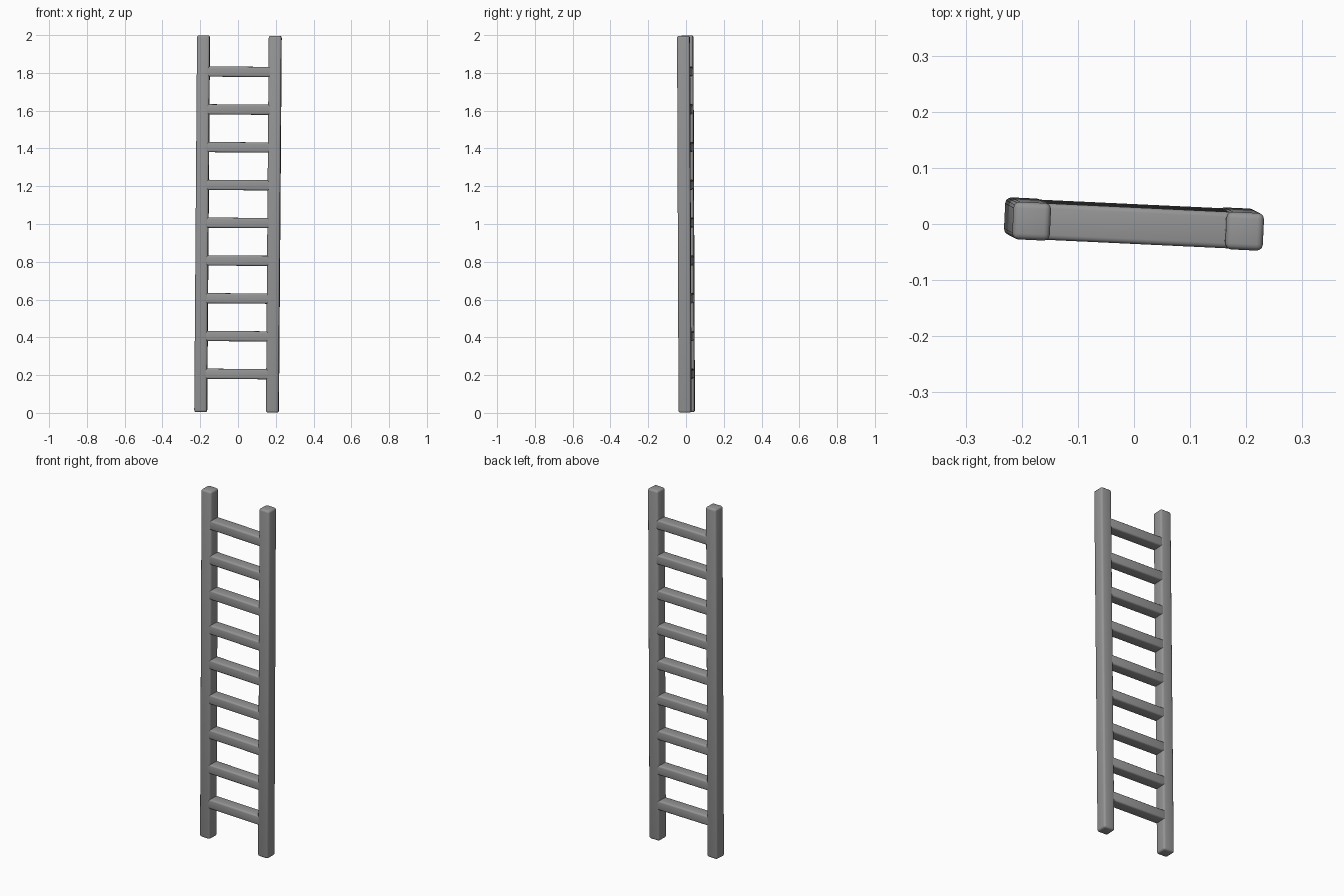
import bpy
from mathutils import Matrix, Vector

cube = bpy.data.objects.get("Cube")
if cube:
    bpy.data.objects.remove(cube, do_unlink=True)

grey = bpy.data.materials.new("grey")
grey.use_nodes = True
colour = (0.3, 0.3, 0.3, 1)
grey.diffuse_color = colour
grey.node_tree.nodes["Principled BSDF"].inputs["Base Color"].default_value = colour

# The whole ladder leans and turns slightly
up = Vector((0.015, -0.008, 2)).normalized()
across = Vector((1, -0.047, 0))
across = (across - up * across.dot(up)).normalized()
depth = up.cross(across)
lean = Matrix((across, depth, up)).transposed().to_4x4()
lean.translation = (0, 0, 1)


def bar(name, centre, size, bevel):
    bpy.ops.mesh.primitive_cube_add(size=1)
    ob = bpy.context.object
    ob.name = name
    ob.data.transform(Matrix.LocRotScale(Vector(centre), None, Vector(size)))
    ob.matrix_world = lean
    ob.data.materials.append(grey)
    mod = ob.modifiers.new("rounded edges", "BEVEL")
    mod.width = bevel
    mod.segments = 3
    bpy.ops.object.modifier_apply(modifier=mod.name)
    bpy.ops.object.shade_smooth_by_angle()


# Rails
for side, x in (("right", -0.19), ("left", 0.19)):
    bar(side + "_rail", (x, 0, 0), (0.067, 0.067, 1.995), 0.011)

# Rungs
for i in range(9):
    bar(f"rung_{i + 1}", (0, 0, 0.2 * (i - 4) + 0.006), (0.36, 0.065, 0.054), 0.009)
